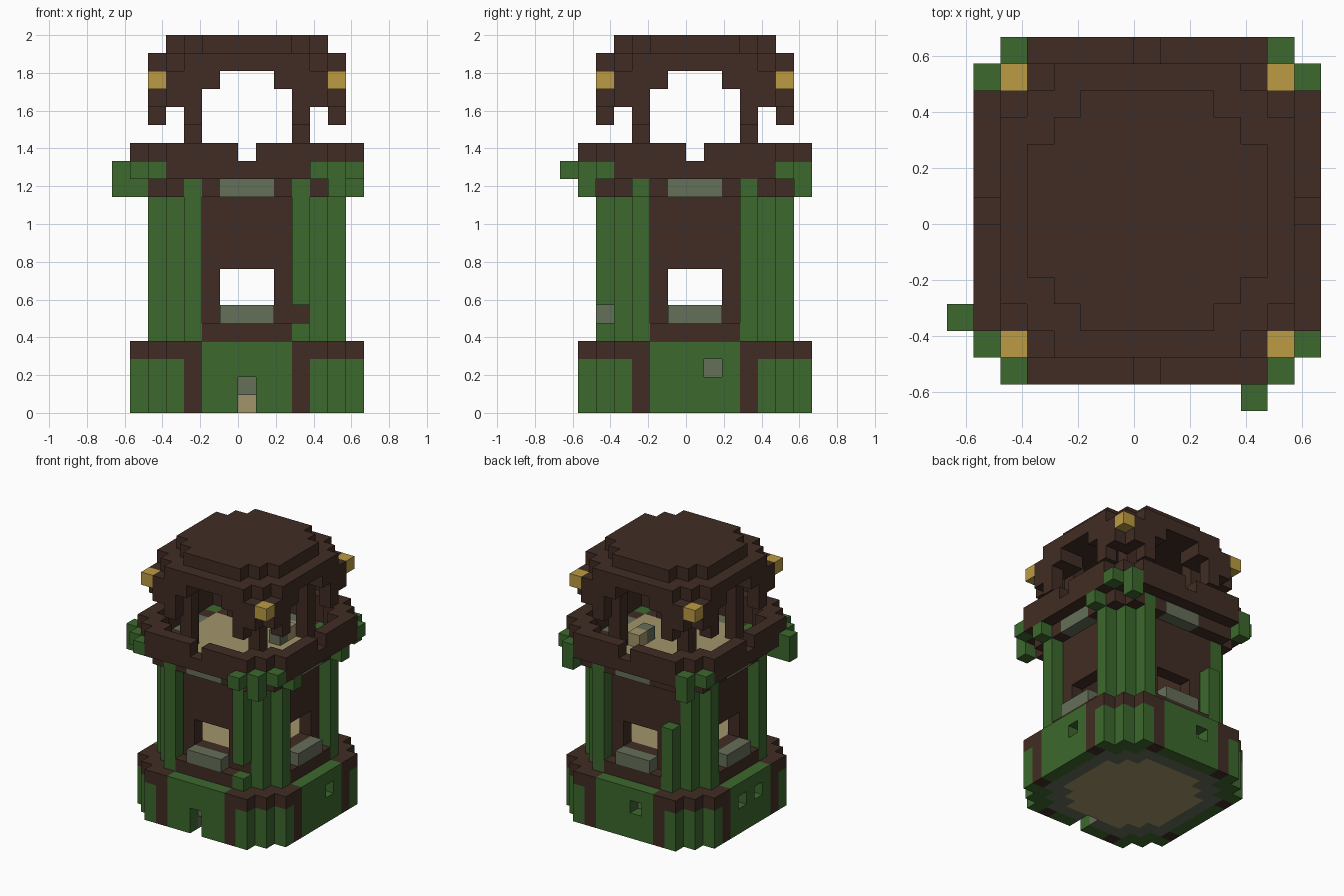
import bpy, bmesh
from mathutils import Vector

U = 2 / 21  # block size

cube = bpy.data.objects.get("Cube")
if cube:
    bpy.data.objects.remove(cube, do_unlink=True)


def linear(v):
    v /= 255
    return v / 12.92 if v < 0.04045 else ((v + 0.055) / 1.055) ** 2.4


PALETTE = {"dark_wood": (64, 44, 35), "green": (60, 104, 45), "stone": (101, 110, 88),
           "sand": (162, 149, 107), "gold": (187, 155, 66)}
materials = {}
for name, rgb in PALETTE.items():
    m = bpy.data.materials.new(name)
    m.use_nodes = True
    col = (*[linear(c) for c in rgb], 1)
    m.diffuse_color = col
    m.node_tree.nodes["Principled BSDF"].inputs["Base Color"].default_value = col
    materials[name] = m
ORDER = list(PALETTE)

parts = {}      # part name -> {cell: colour}
taken = set()   # every filled cell


def put(part, cell, colour):
    if cell not in taken:
        taken.add(cell)
        parts.setdefault(part, {})[cell] = colour


def octagon(r, cut=2):
    """Cells of a square of half-width r with stepped corners."""
    span = range(-r, r + 1)
    return [(x, y) for x in span for y in span if abs(x) + abs(y) <= 2 * r - cut]


def corners(a, b):
    """Mirror a cell to all four corners, with both axis orders."""
    return {(sx * p, sy * q) for p, q in ((a, b), (b, a)) for sx in (-1, 1) for sy in (-1, 1)}


def sides(t, d):
    """Cell at offset t along each of the four faces at distance d."""
    return [(t, -d), (t, d), (-d, t), (d, t)]


R4, R5, R6 = set(octagon(4)), set(octagon(5)), set(octagon(6))

# Base: skin with corner posts and small holes around a stone ring
holes = {(0, -6, 0), (0, -6, 1), (0, -5, 0), (6, 1, 2), (-1, 6, 2), (-6, 1, 2), (-6, -1, 2)}
for x, y in R6:
    for z in range(4):
        if (x, y, z) in holes:
            continue
        near = min(abs(x), abs(y))
        if (x, y) in R4:
            put("base_core", (x, y, z), "sand")
        elif (x, y) in R5:
            put("base_lining", (x, y, z), "stone")
        else:
            post = near == 3 or (z == 3 and near > 2)
            put("base_skin", (x, y, z), "dark_wood" if post else "green")

# Corner columns, with one broken short and one missing block
for x, y in corners(3, 5) | corners(4, 4):
    top = 9 if (x, y) == (-3, 5) else 13
    for z in range(4, top):
        if (x, y, z) != (3, -5, 5):
            put("corner_columns", (x, y, z), "green")

# Plinth, floor, walls with windows, sills
for x, y in R5:
    put("plinth", (x, y, 4), "dark_wood")
for t in range(-1, 2):
    for x, y in sides(t, 5):
        put("window_sills", (x, y, 5), "stone")
        put("lintels", (x, y, 12), "stone")
for t in range(-3, 4):
    for x, y in sides(t, 4):
        for z in range(5, 12):
            if abs(t) > 1 or z not in (6, 7):
                put("walls", (x, y, z), "dark_wood")
    for s in range(-3, 4):
        put("lower_floor", (t, s, 5), "dark_wood" if (t, s) == (0, 0) else "sand")

# Deck and its supporting rim
for x, y in R5:
    put("deck", (x, y, 12), "sand" if (x, y) in R4 else "dark_wood")
for x, y in corners(4, 5):
    put("deck_brackets", (x, y, 12), "dark_wood")

# Railing with a notch in the middle of each side
for x, y in R6 - R5:
    put("railing", (x, y, 13), "dark_wood")
    if x and y:
        put("railing", (x, y, 14), "dark_wood")

# Leaves around the deck corners
leaves = [(x, y, 13) for x, y in corners(5, 6)]
leaves += [(4, -7, 13), (-7, -4, 13), (-7, -4, 12), (-6, -4, 12), (5, -6, 12),
           (6, -3, 12), (6, 3, 12), (5, 6, 12), (-5, 6, 12)]
for c in leaves:
    put("leaves", c, "green")

# Things on the deck
put("deck_crate", (2, 1, 13), "stone")
put("deck_crate", (2, 2, 13), "sand")
put("deck_lamp", (3, -4, 13), "gold")

# Roof posts
for x, y in corners(3, 3):
    for z in range(13, 18):
        put("roof_posts", (x, y, z), "dark_wood")

# Roof: hanging eaves, corner lanterns, two stepped slabs
for x, y in corners(3, 5):
    put("eaves", (x, y, 16), "dark_wood")
for x, y in corners(3, 5) | corners(4, 5) | corners(4, 4):
    put("eaves", (x, y, 17), "dark_wood")
for x, y in octagon(5, 1):
    if min(abs(x), abs(y)) >= 2 and abs(x) + abs(y) > 5:
        put("eaves", (x, y, 18), "dark_wood")
for x, y in corners(5, 5):
    put("lanterns", (x, y, 18), "gold")
for x, y in R5:
    put("roof_lower", (x, y, 19), "dark_wood")
for x, y in R4:
    put("roof_upper", (x, y, 20), "dark_wood")


def build(name, cells):
    """Mesh the exposed block faces of one part."""
    mesh = bpy.data.meshes.new(name)
    bm = bmesh.new()
    for cell, colour in cells.items():
        centre = Vector(cell) + Vector((0.5, 0.5, 0.5))
        for axis in range(3):
            for sign in (-1, 1):
                n = Vector((0, 0, 0))
                n[axis] = sign
                if tuple(int(c + d) for c, d in zip(cell, n)) in taken:
                    continue
                a = Vector((0, 0, 0))
                a[(axis + 1) % 3] = 0.5
                b = n.cross(a)
                mid = centre + n / 2
                quad = [mid + a + b, mid - a + b, mid - a - b, mid + a - b]
                f = bm.faces.new([bm.verts.new(p * U) for p in quad])
                f.material_index = ORDER.index(colour)
    bmesh.ops.remove_doubles(bm, verts=bm.verts, dist=U / 100)
    bm.to_mesh(mesh)
    bm.free()
    for key in ORDER:
        mesh.materials.append(materials[key])
    bpy.context.collection.objects.link(bpy.data.objects.new(name, mesh))


for part, cells in parts.items():
    build(part, cells)
